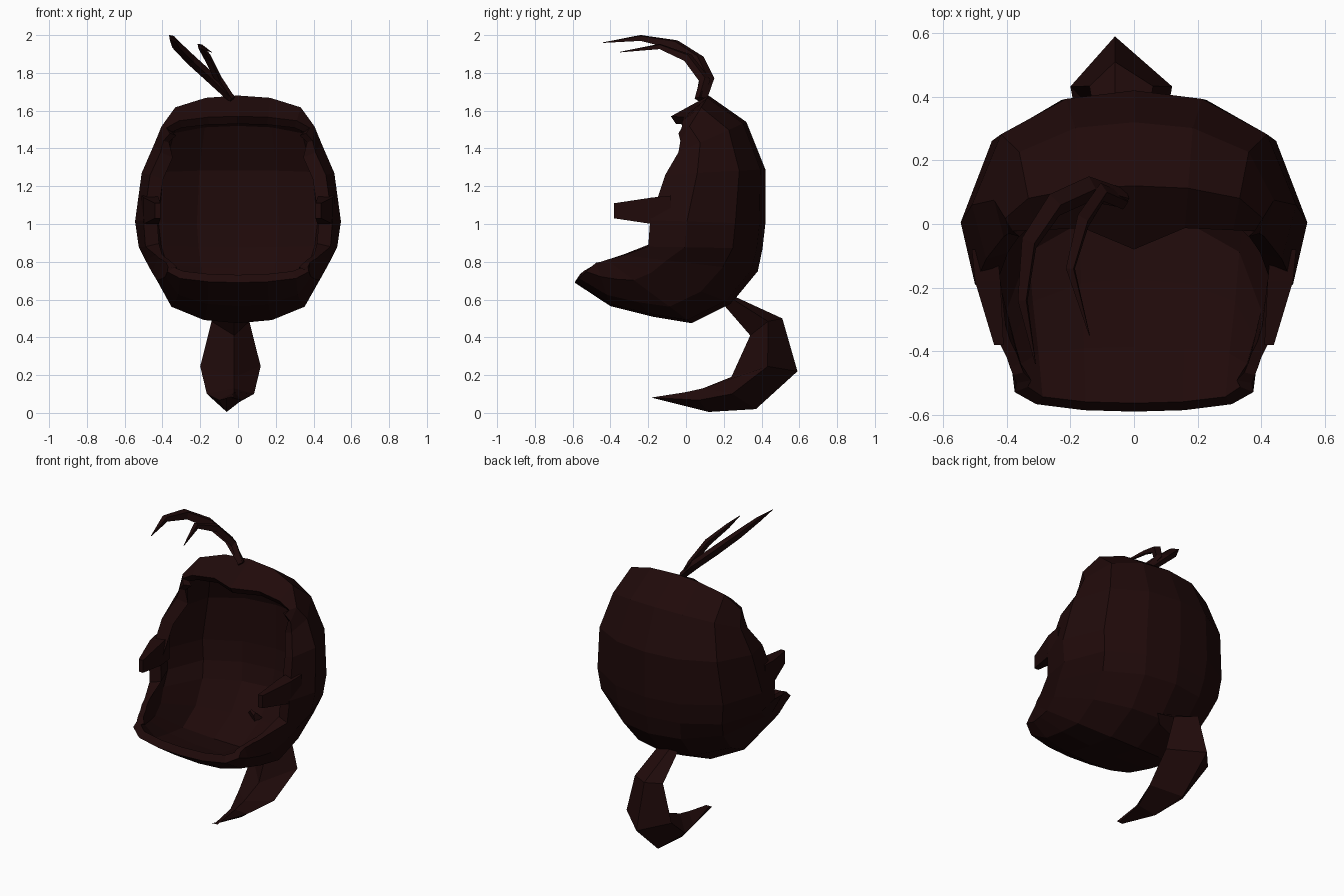
import bpy
import bmesh
from mathutils import Vector

old = bpy.data.objects.get("Cube")
if old:
    bpy.data.objects.remove(old, do_unlink=True)

COLOR = (0.014, 0.003, 0.003, 1)
hair = bpy.data.materials.new("dark_brown_hair")
hair.use_nodes = True
hair.diffuse_color = COLOR
bsdf = hair.node_tree.nodes["Principled BSDF"]
bsdf.inputs["Base Color"].default_value = COLOR
bsdf.inputs["Roughness"].default_value = 0.8


def loft(name, rings, closed=True):
    """Skin a list of equal-length point rows; closed rows also get end caps."""
    bm = bmesh.new()
    rows = [[bm.verts.new(p) for p in ring] for ring in rings]
    n = len(rows[0])
    for a, b in zip(rows, rows[1:]):
        for j in range(n if closed else n - 1):
            k = (j + 1) % n
            bm.faces.new((a[j], b[j], b[k], a[k]))
    if closed:
        bm.faces.new(rows[0])
        bm.faces.new(rows[-1][::-1])
        bmesh.ops.recalc_face_normals(bm, faces=bm.faces)
    mesh = bpy.data.meshes.new(name)
    bm.to_mesh(mesh)
    bm.free()
    obj = bpy.data.objects.new(name, mesh)
    bpy.context.collection.objects.link(obj)
    mesh.materials.append(hair)
    return obj


# Hair shell: half width, centre point (y, z) and face rim point (x, y, z)
# of each row, from the fringe over the back to the chin
ROWS = [
    (0.38, (-0.08, 1.57), (0.36, -0.04, 1.48)),
    (0.405, (0.12, 1.68), (0.395, -0.03, 1.44)),
    (0.44, (0.32, 1.54), (0.41, -0.04, 1.38)),
    (0.51, (0.42, 1.29), (0.465, -0.11, 1.26)),
    (0.545, (0.42, 1.00), (0.50, -0.19, 1.02)),
    (0.525, (0.405, 0.87), (0.49, -0.20, 0.88)),
    (0.49, (0.38, 0.75), (0.435, -0.33, 0.835)),
    (0.455, (0.24, 0.58), (0.42, -0.38, 0.82)),
    (0.43, (0.03, 0.475), (0.40, -0.42, 0.81)),
    (0.41, (-0.18, 0.51), (0.39, -0.45, 0.80)),
    (0.385, (-0.40, 0.565), (0.38, -0.475, 0.795)),
    (0.375, (-0.59, 0.69), (0.37, -0.50, 0.775)),
]
# Width fraction and centre-to-rim fraction of the columns before the rim
COLUMNS = [(0, 0), (0.42, 0.05), (0.82, 0.26), (1, 0.68)]


def shell_row(width, centre, rim):
    c, r = Vector((0, *centre)), Vector(rim)
    half = []
    for f, t in COLUMNS:
        p = c.lerp(r, t)
        p.x = width * f
        half.append(p)
    half.append(r)
    return half[::-1] + [Vector((-p.x, p.y, p.z)) for p in half[1:]]


shell_rows = [shell_row(*row) for row in ROWS]
# Pull the fringe back on both sides of its centre point
for j, push in zip((1, 2, 3, 5, 6, 7), (0.03, 0.05, 0.065, 0.065, 0.05, 0.03)):
    shell_rows[0][j].y += push
shell = loft("hair_shell", shell_rows, closed=False)

# Thin wall with a thicker lip around the face opening
per_row = len(shell_rows[0])
lip = shell.vertex_groups.new(name="lip")
for v in shell.data.vertices:
    row, col = divmod(v.index, per_row)
    at_side = col in (0, per_row - 1) and 1 < row < 6
    at_end = row in (0, len(ROWS) - 1)
    lip.add([v.index], 1.0 if at_side else 0.65 if at_end else 0.45, "REPLACE")
solid = shell.modifiers.new("thickness", "SOLIDIFY")
solid.thickness = 0.075
solid.offset = -1
solid.vertex_group = "lip"

# Sideburns pointing forward from the rim
for side, name in ((1, "left_sideburn"), (-1, "right_sideburn")):
    rings = []
    for y, inner, outer, low, high in ((-0.08, 0.43, 0.51, 1.0, 1.15),
                                       (-0.18, 0.42, 0.50, 1.0, 1.14),
                                       (-0.38, 0.41, 0.44, 1.03, 1.11)):
        rings.append([(side * inner, y, low), (side * outer, y, low),
                      (side * outer, y, high), (side * inner, y, high)])
    loft(name, rings)

# Curled tail of hair: outer ridge (y, z), inner ridge (y, z), half width
TAIL_X = -0.04
TAIL = [
    ((0.22, 0.66), (0.19, 0.64), 0.02),
    ((0.27, 0.61), (0.21, 0.56), 0.07),
    ((0.51, 0.50), (0.34, 0.41), 0.10),
    ((0.59, 0.22), (0.24, 0.19), 0.16),
    ((0.37, 0.02), (0.09, 0.13), 0.125),
    ((0.12, 0.005), (0.0, 0.11), 0.06),
    ((-0.18, 0.08), (-0.178, 0.082), 0.002),
]
tail_rings = []
for outer, inner, w in TAIL:
    o, i = Vector((TAIL_X - 0.02, *outer)), Vector((TAIL_X + 0.02, *inner))
    mid = o.lerp(i, 0.45) + Vector((0, 0, w * 0.25))
    mid.x = TAIL_X
    offset = Vector((w, 0, 0))
    tail_rings.append([o, mid + offset, i, mid - offset])
loft("hair_tail", tail_rings)

# Two loose strands curling forward from the crown
SPREAD = Vector((1, 0, 1)).normalized()


def strand(name, path, widths):
    pts = [Vector(p) for p in path]
    rings = []
    for i, (p, w) in enumerate(zip(pts, widths)):
        tangent = pts[min(i + 1, len(pts) - 1)] - pts[max(i - 1, 0)]
        up = tangent.cross(SPREAD).normalized() * w
        across = SPREAD * w * 0.7
        rings.append([p + up, p + across, p - up, p - across])
    loft(name, rings)


strand("long_strand",
       [(-0.03, 0.08, 1.66), (-0.14, 0.11, 1.77), (-0.25, 0.06, 1.87),
        (-0.33, -0.06, 1.95), (-0.35, -0.24, 1.985), (-0.31, -0.44, 1.96)],
       [0.03, 0.04, 0.04, 0.035, 0.022, 0.002])
strand("short_strand",
       [(-0.03, 0.07, 1.66), (-0.10, 0.10, 1.76), (-0.16, 0.01, 1.88),
        (-0.20, -0.14, 1.94), (-0.14, -0.35, 1.91)],
       [0.025, 0.03, 0.03, 0.02, 0.002])
